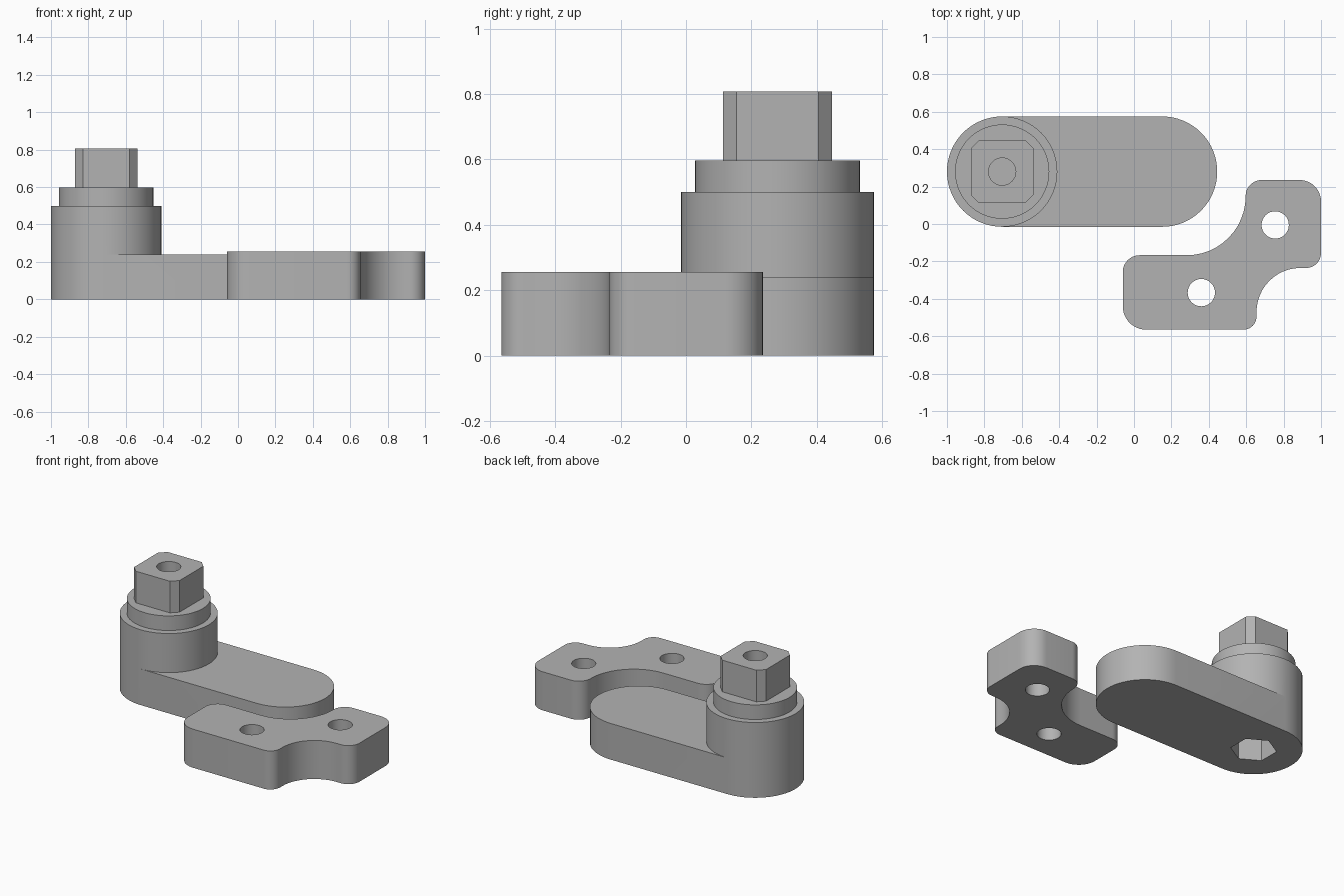
import bpy, bmesh
from math import sin, cos, pi, radians
from mathutils import Vector

cube = bpy.data.objects.get("Cube")
if cube:
    bpy.data.objects.remove(cube, do_unlink=True)

grey = bpy.data.materials.new("plain grey")
grey.use_nodes = True
grey.diffuse_color = (0.45, 0.45, 0.45, 1)
grey.node_tree.nodes["Principled BSDF"].inputs["Base Color"].default_value = (0.45, 0.45, 0.45, 1)


def prism(name, outline, z0, z1):
    """Extrude a counter-clockwise outline between two heights."""
    bm = bmesh.new()
    low = bm.faces.new([bm.verts.new((x, y, z0)) for x, y in outline])
    top = bmesh.ops.extrude_face_region(bm, geom=[low])["geom"]
    bmesh.ops.translate(bm, vec=(0, 0, z1 - z0),
                        verts=[v for v in top if isinstance(v, bmesh.types.BMVert)])
    bmesh.ops.recalc_face_normals(bm, faces=bm.faces)
    mesh = bpy.data.meshes.new(name)
    bm.to_mesh(mesh)
    bm.free()
    mesh.materials.append(grey)
    obj = bpy.data.objects.new(name, mesh)
    bpy.context.collection.objects.link(obj)
    return obj


def circle(cx, cy, r, n=64, turn=0.0):
    return [(cx + r * cos(turn + 2 * pi * i / n), cy + r * sin(turn + 2 * pi * i / n))
            for i in range(n)]


def rounded(corners, steps=12):
    """Replace each (x, y, radius) right-angle corner by an arc."""
    points = []
    for i, (x, y, r) in enumerate(corners):
        p = Vector((x, y))
        a = (Vector(corners[i - 1][:2]) - p).normalized()
        b = (Vector(corners[(i + 1) % len(corners)][:2]) - p).normalized()
        for k in range(steps + 1):
            t = pi / 2 * k / steps
            q = p + r * ((1 - sin(t)) * a + (1 - cos(t)) * b)
            points.append((q.x, q.y))
    return points


def combine(target, tool, operation):
    mod = target.modifiers.new(operation.lower(), "BOOLEAN")
    mod.operation, mod.solver, mod.object = operation, "EXACT", tool
    bpy.context.view_layer.objects.active = target
    bpy.ops.object.modifier_apply(modifier=mod.name)
    bpy.data.objects.remove(tool, do_unlink=True)


# Crank arm: round-ended bar with a stepped post
px, py, arm_r, arm_end = -0.705, 0.28, 0.295, 0.15
ring = circle(px, py, arm_r)
bar = [(x + (arm_end - px), y) for x, y in circle(px, py, arm_r)[:17]]
bar += ring[16:49]
bar += [(x + (arm_end - px), y) for x, y in ring[48:]]
arm = prism("crank_arm", bar, 0, 0.24)
combine(arm, prism("post", ring, 0.24, 0.5), "UNION")
combine(arm, prism("collar", circle(px, py, 0.252), 0.5, 0.597), "UNION")

# Square drive with chamfered corners
h, c = 0.167, 0.125
square = [(h, -c), (h, c), (c, h), (-c, h), (-h, c), (-h, -c), (-c, -h), (c, -h)]
combine(arm, prism("drive", [(px + x, py + y) for x, y in square], 0.597, 0.807), "UNION")

# Bolt hole from above, hexagonal socket from below
combine(arm, prism("bolt_hole", circle(px, py, 0.073, 32), 0.32, 0.9), "DIFFERENCE")
combine(arm, prism("hex_socket", circle(px, py, 0.14, 6, pi / 6), -0.1, 0.3), "DIFFERENCE")

# Stepped link plate with two through holes
plate = prism("link_plate", rounded([
    (-0.06, -0.565, 0.125), (0.655, -0.565, 0.07), (0.655, -0.235, 0.235),
    (1.0, -0.235, 0.08), (1.0, 0.235, 0.115), (0.597, 0.235, 0.085),
    (0.597, -0.167, 0.315), (-0.06, -0.167, 0.09)]), 0, 0.256)
for hx, hy in ((0.36, -0.367), (0.755, -0.005)):
    combine(plate, prism("pin_hole", circle(hx, hy, 0.073, 32), -0.1, 0.4), "DIFFERENCE")

# Smooth curved walls, keep edges crisp
for obj in (arm, plate):
    bpy.ops.object.select_all(action="DESELECT")
    obj.select_set(True)
    bpy.context.view_layer.objects.active = obj
    bpy.ops.object.shade_smooth_by_angle(angle=radians(30))
